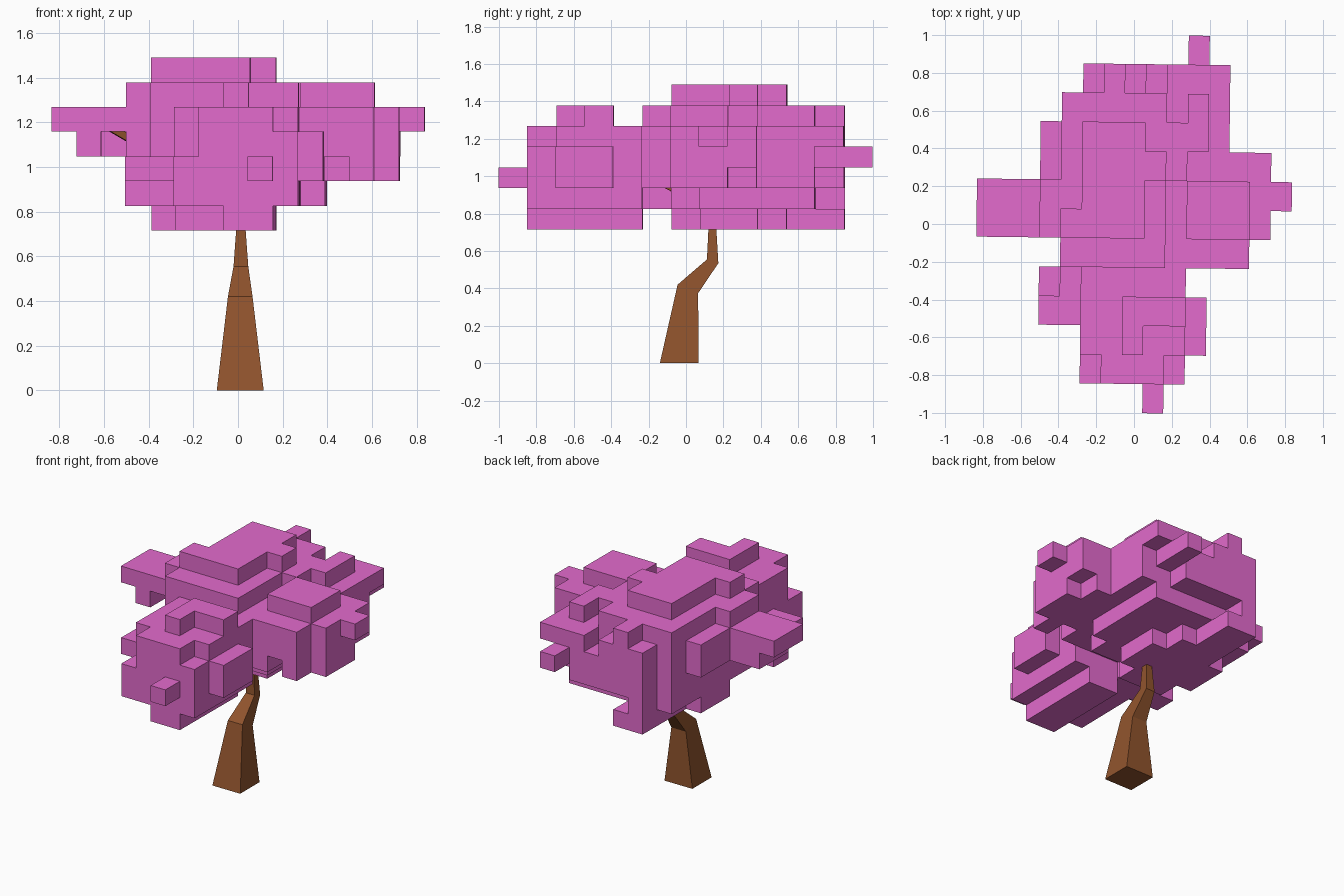
import bpy, bmesh, math
from mathutils import Vector, Matrix

cube = bpy.data.objects.get("Cube")
if cube:
    bpy.data.objects.remove(cube, do_unlink=True)


def make_material(name, rgb):
    mat = bpy.data.materials.new(name)
    mat.use_nodes = True
    mat.diffuse_color = (*rgb, 1)
    mat.node_tree.nodes["Principled BSDF"].inputs["Base Color"].default_value = (*rgb, 1)
    return mat


def finish(name, bm, mat):
    bmesh.ops.recalc_face_normals(bm, faces=bm.faces[:])
    mesh = bpy.data.meshes.new(name)
    bm.to_mesh(mesh)
    bm.free()
    mesh.materials.append(mat)
    obj = bpy.data.objects.new(name, mesh)
    bpy.context.collection.objects.link(obj)
    return obj


pink = make_material("blossom pink", (0.77, 0.147, 0.61))
brown = make_material("bark brown", (0.28, 0.088, 0.026))

# Canopy: stacked block layers, each box is (first column, last column, first row, last row)
CELL = Vector((0.1112, 0.154, 0.1107))
ORIGIN = Vector((-7.5 * CELL.x, -6.5 * CELL.y, 0.715))
TO_SPACE = Matrix.Rotation(math.radians(-0.7), 3, "Z") @ Matrix.Diagonal(CELL)
cells = set()


def layer(level, *boxes):
    for c0, c1, r0, r1 in boxes:
        for c in range(c0, c1 + 1):
            for r in range(r0, r1 + 1):
                cells.add((c, r, level))


layer(0, (7, 8, 1, 4), (5, 7, 6, 6), (4, 8, 7, 8), (5, 7, 9, 9), (5, 6, 10, 11))
layer(1, (5, 9, 1, 4), (3, 4, 4, 4), (4, 6, 5, 5), (4, 9, 6, 8), (10, 10, 7, 8),
      (4, 10, 9, 10), (5, 5, 11, 11))
layer(2, (8, 8, 0, 0), (5, 9, 1, 4), (10, 10, 2, 3), (3, 4, 3, 3), (4, 4, 4, 4),
      (4, 10, 5, 5), (12, 12, 5, 5), (4, 13, 6, 7), (4, 12, 8, 8), (4, 11, 9, 10),
      (5, 9, 11, 11))
layer(3, (6, 9, 1, 1), (5, 9, 2, 4), (10, 10, 2, 3), (4, 12, 5, 5), (3, 13, 6, 8),
      (1, 1, 6, 7), (2, 2, 7, 7), (3, 11, 9, 9), (4, 11, 10, 10), (5, 10, 11, 11),
      (10, 10, 12, 12))
layer(4, (6, 8, 1, 1), (5, 9, 2, 4), (4, 12, 5, 5), (0, 13, 6, 7), (14, 14, 7, 7),
      (3, 13, 8, 8), (3, 11, 9, 9), (4, 11, 10, 10), (5, 7, 11, 11), (9, 11, 11, 11))
layer(5, (7, 9, 3, 3), (7, 7, 2, 2), (4, 8, 5, 5), (3, 8, 6, 7), (4, 9, 8, 8),
      (10, 12, 6, 7), (4, 10, 9, 9), (4, 8, 10, 10), (10, 10, 10, 10), (6, 6, 11, 11))
layer(6, (4, 7, 6, 6), (5, 7, 7, 9), (8, 8, 8, 8))

# Keep only the outer skin of the blocks
bm = bmesh.new()
for cell in cells:
    for axis in range(3):
        for side in (0, 1):
            near = list(cell)
            near[axis] += 2 * side - 1
            if tuple(near) in cells:
                continue
            u, v = (axis + 1) % 3, (axis + 2) % 3
            corners = []
            for du, dv in ((0, 0), (1, 0), (1, 1), (0, 1)):
                p = Vector(cell)
                p[axis] += side
                p[u] += du
                p[v] += dv
                corners.append(bm.verts.new(TO_SPACE @ p))
            if not side:
                corners.reverse()
            bm.faces.new(corners)
bmesh.ops.remove_doubles(bm, verts=bm.verts[:], dist=0.001)
bmesh.ops.dissolve_limit(bm, angle_limit=0.01, verts=bm.verts[:], edges=bm.edges[:])
offset = Matrix.Rotation(math.radians(-0.7), 3, "Z") @ ORIGIN
bmesh.ops.translate(bm, verts=bm.verts[:], vec=offset)
finish("canopy", bm, pink)


# Wood: four-sided tubes through square rings
def loft(name, rings):
    bm = bmesh.new()
    loops = [[bm.verts.new(p) for p in ring] for ring in rings]
    for a, b in zip(loops, loops[1:]):
        for i in range(4):
            j = (i + 1) % 4
            bm.faces.new((a[i], a[j], b[j], b[i]))
    bm.faces.new(loops[0])
    bm.faces.new(loops[-1])
    return finish(name, bm, brown)


def trunk_ring(x0, x1, y0, y1, z_front, z_back):
    return [(x0, y0, z_front), (x1, y0, z_front), (x1, y1, z_back), (x0, y1, z_back)]


loft("trunk", [
    trunk_ring(-0.095, 0.115, -0.14, 0.067, 0, 0),
    trunk_ring(-0.045, 0.065, -0.045, 0.065, 0.42, 0.375),
    trunk_ring(-0.02, 0.046, 0.112, 0.173, 0.555, 0.535),
    trunk_ring(-0.008, 0.034, 0.12, 0.162, 0.72, 0.72),
    trunk_ring(0, 0.025, 0.13, 0.155, 1.1, 1.1),
])


def branch(name, start, end, r0, r1):
    start, end = Vector(start), Vector(end)
    turn = (end - start).to_track_quat("Z", "Y")
    square = [Vector((a, b, 0)) for a, b in ((-1, -1), (1, -1), (1, 1), (-1, 1))]
    loft(name, [[c + turn @ (s * r) for s in square]
                for c, r in ((start, r0), (end, r1))])


branch("right_branch", (0.01, 0.14, 0.85), (-0.6, 0.0, 1.19), 0.025, 0.014)
branch("front_branch", (0.01, 0.14, 0.83), (0.05, -0.5, 1.16), 0.025, 0.014)
